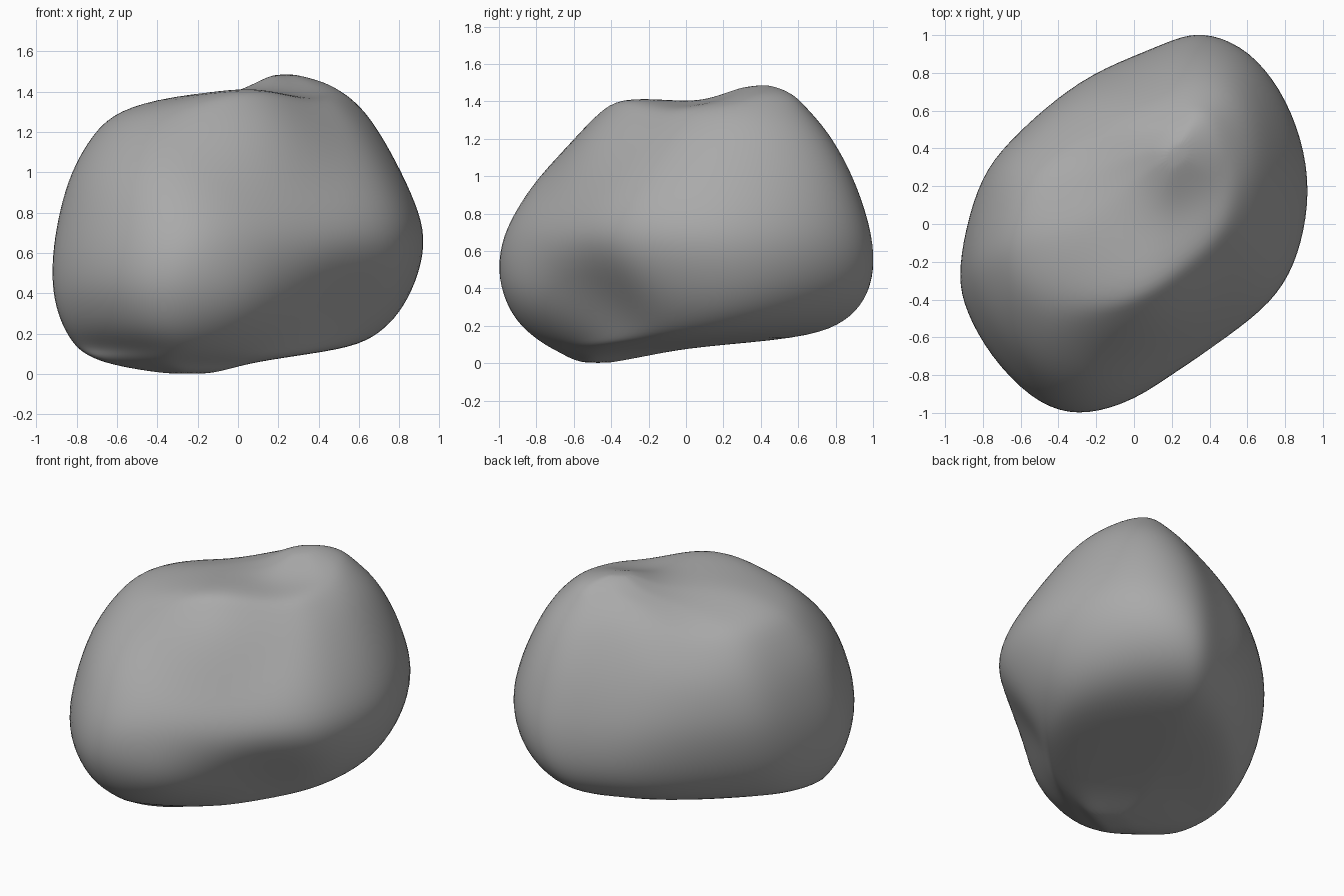
import bpy
import bmesh
from mathutils import Vector

default_cube = bpy.data.objects.get("Cube")
if default_cube:
    bpy.data.objects.remove(default_cube, do_unlink=True)

# Plan outline of the boulder, clockwise from the back
OUTLINE = [(.35, 1), (.55, .94), (.72, .77), (.85, .52), (.92, .22), (.89, -.05),
           (.82, -.28), (.68, -.47), (.42, -.65), (.15, -.83), (-.1, -.96),
           (-.3, -.99), (-.52, -.92), (-.76, -.67), (-.88, -.42), (-.92, -.25),
           (-.88, 0), (-.81, .26), (-.68, .42), (-.47, .62), (-.24, .79),
           (.02, .88), (.2, .96)]

# Horizontal sections: height, x range, y range, diagonal width, end bluntness
SECTIONS = [(.01, -.42, -.08, -.58, -.35, 1, .6), (.05, -.64, .03, -.65, -.15, .95, .6),
            (.09, -.73, .28, -.73, .05, .85, .6), (.13, -.79, .57, -.79, .62, .72, .55),
            (.2, -.84, .7, -.87, .81, .7, .45), (.3, -.89, .8, -.94, .93, .74, .37),
            (.45, -.92, .88, -1, 1, .84, .2), (.64, -.91, .93, -.99, 1, .98, .02),
            (.8, -.88, .9, -.92, .96, 1.07, -.13), (1, -.83, .81, -.79, .89, 1.06, -.22),
            (1.2, -.71, .7, -.59, .78, 1, -.25), (1.31, -.6, .62, -.46, .69, .97, -.25),
            (1.385, -.33, .54, -.36, .62, .95, -.2), (1.415, -.06, .49, -.05, .59, .95, 0),
            (1.45, .05, .43, .12, .54, .95, 0), (1.485, .13, .32, .24, .46, .9, 0)]
BOTTOM, TOP = (-.24, -.47, -.005), (.22, .37, 1.505)
# Allowance for the inward pull of rounding
ALLOWANCE = 1.025

# Soft hollows and swellings: centre, push, radius
DENTS = [(Vector((.24, .1, 1.38)), Vector((0, 0, -.04)), .23),
         (Vector((.5, -.4, .36)), Vector((-.04, .04, 0)), .2),
         (Vector((0, -.82, .3)), Vector((.04, -.03, 0)), .2),
         (Vector((.1, -.4, 1.22)), Vector((.03, -.04, .05)), .25),
         (Vector((-.3, .35, 1.35)), Vector((.01, -.01, -.05)), .25)]


def fit(values, low, high):
    """Stretch a list of values onto a range."""
    start, span = min(values), max(values) - min(values)
    return [low + (v - start) / span * (high - low) for v in values]


def section_points(height, x_low, x_high, y_low, y_high, width, blunt):
    """Narrow the outline across its long diagonal, blunt its ends, fit it to a box."""
    shaped = []
    for x, y in OUTLINE:
        along, across = (x + y) / 2, (x - y) / 2 * width
        along *= 1 - blunt * along * along
        shaped.append((along + across, along - across))
    xs = fit([p[0] for p in shaped], x_low * ALLOWANCE, x_high * ALLOWANCE)
    ys = fit([p[1] for p in shaped], y_low * ALLOWANCE, y_high * ALLOWANCE)
    return [(x, y, height) for x, y in zip(xs, ys)]


def bridge(bm, lower, upper):
    """Join two rings of vertices with a band of quads."""
    count = len(lower)
    for i in range(count):
        j = (i + 1) % count
        bm.faces.new((lower[i], lower[j], upper[j], upper[i]))


def cap(bm, ring, tip):
    """Close a ring with a fan of triangles."""
    centre = bm.verts.new(tip)
    for i, vert in enumerate(ring):
        bm.faces.new((vert, ring[(i + 1) % len(ring)], centre))


# Boulder body lofted through the sections
bm = bmesh.new()
rings = [[bm.verts.new(p) for p in section_points(*s)] for s in SECTIONS]
for lower, upper in zip(rings, rings[1:]):
    bridge(bm, lower, upper)
cap(bm, rings[0], BOTTOM)
cap(bm, rings[-1], TOP)
bmesh.ops.recalc_face_normals(bm, faces=bm.faces)
mesh = bpy.data.meshes.new("boulder")
bm.to_mesh(mesh)
bm.free()
boulder = bpy.data.objects.new("boulder", mesh)
bpy.context.collection.objects.link(boulder)
bpy.context.view_layer.objects.active = boulder
boulder.select_set(True)

# Round the surface
rounding = boulder.modifiers.new("rounding", "SUBSURF")
rounding.levels = rounding.render_levels = 2
bpy.ops.object.modifier_apply(modifier=rounding.name)

# Press in the hollows, raise the swellings and relax the surface
for vert in mesh.vertices:
    for centre, push, radius in DENTS:
        nearness = max(0, 1 - (vert.co - centre).length / (2 * radius))
        vert.co += push * nearness * nearness * (3 - 2 * nearness)
relax = boulder.modifiers.new("relax", "SMOOTH")
relax.factor = .5
relax.iterations = 10
bpy.ops.object.modifier_apply(modifier=relax.name)
for polygon in mesh.polygons:
    polygon.use_smooth = True

# Plain stone colour
stone = bpy.data.materials.new("stone grey")
stone.use_nodes = True
colour = (.4, .4, .4, 1)
stone.diffuse_color = colour
stone.node_tree.nodes["Principled BSDF"].inputs["Base Color"].default_value = colour
mesh.materials.append(stone)
